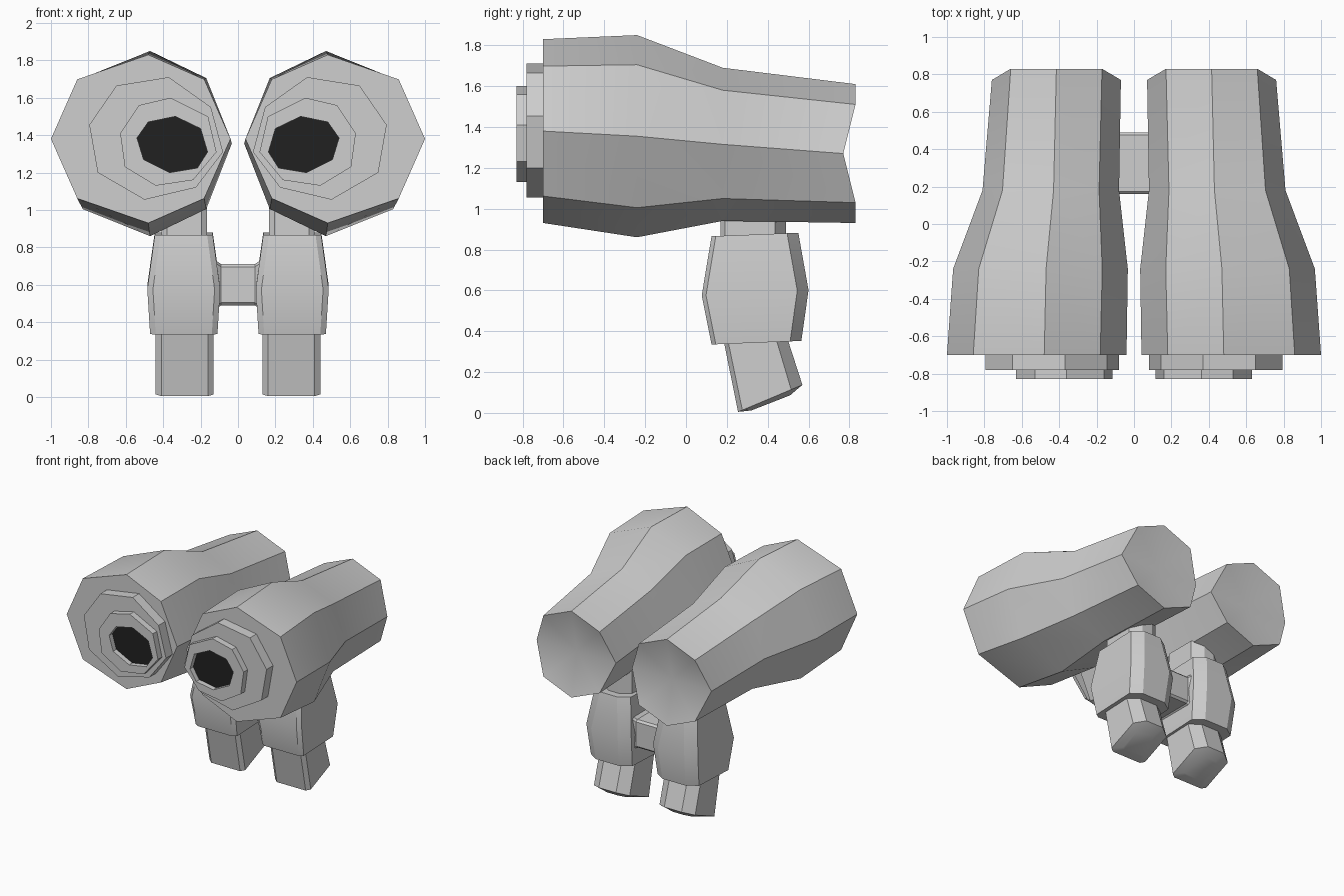
import bpy, bmesh, math

if "Cube" in bpy.data.objects:
    bpy.data.objects.remove(bpy.data.objects["Cube"], do_unlink=True)


def material(name, value):
    m = bpy.data.materials.new(name)
    m.use_nodes = True
    colour = (value, value, value, 1)
    m.diffuse_color = colour
    m.node_tree.nodes["Principled BSDF"].inputs["Base Color"].default_value = colour
    return m


grey = material("light_grey", 0.62)
black = material("lens_black", 0.015)


def loft(name, rings, apex=None, dark_end=False, mirror=True):
    """Skin matching rings, cap both ends, optionally fan the last to an apex."""
    bm = bmesh.new()
    loops = [[bm.verts.new(p) for p in ring] for ring in rings]
    n = len(loops[0])
    for a, b in zip(loops, loops[1:]):
        for i in range(n):
            j = (i + 1) % n
            bm.faces.new((a[i], a[j], b[j], b[i]))
    bm.faces.new(loops[0])
    if apex:
        tip = bm.verts.new(apex)
        for i in range(n):
            bm.faces.new((loops[-1][i], loops[-1][(i + 1) % n], tip))
    else:
        bm.faces.new(loops[-1]).material_index = int(dark_end)
    bmesh.ops.recalc_face_normals(bm, faces=bm.faces)
    mesh = bpy.data.meshes.new(name)
    bm.to_mesh(mesh)
    bm.free()
    mesh.materials.append(grey)
    if dark_end:
        mesh.materials.append(black)
    ob = bpy.data.objects.new(name, mesh)
    bpy.context.collection.objects.link(ob)
    bpy.ops.object.select_all(action="DESELECT")
    ob.select_set(True)
    bpy.context.view_layer.objects.active = ob
    bpy.ops.object.shade_smooth_by_angle(angle=math.radians(32))
    if mirror:
        ob.modifiers.new("Mirror", "MIRROR").use_mirror_merge = False
    return ob


def barrel_ring(y, cx, rx, cz, rz, top_x, notch=0):
    """Octagon facing y; notch pulls the two side corners forward."""
    ring = []
    for i in range(8):
        s, c = math.sin(i * math.pi / 4), math.cos(i * math.pi / 4)
        x = top_x if abs(s) < 0.1 else cx + rx * s
        ring.append((x, y - (notch if abs(c) < 0.1 else 0), cz + rz * c))
    return ring


def grip_ring(x0, x1, y0, y1, z, slope=0, front=0.03, back=(0.08, 0.055)):
    """Rectangle with small front chamfers and larger back chamfers."""
    bx, by = back
    pts = [(x0 + front, y0), (x1 - front, y0), (x1, y0 + front * 0.7), (x1, y1 - by),
           (x1 - bx, y1), (x0 + bx, y1), (x0, y1 - by), (x0, y0 + front * 0.7)]
    return [(x, y, z + slope * (y - y0)) for x, y in pts]


def at_y(outline, y):
    return [(x, y, z) for x, z in outline]


# Main barrels with a notched, dished back
loft("barrel", [
    barrel_ring(-0.70, 0.52, 0.48, 1.38, 0.45, 0.48),
    barrel_ring(-0.24, 0.50, 0.467, 1.355, 0.495, 0.47),
    barrel_ring(0.18, 0.445, 0.365, 1.315, 0.375, 0.43),
    barrel_ring(0.83, 0.415, 0.345, 1.27, 0.34, 0.415, notch=0.06),
], apex=(0.415, 0.76, 1.27))

# Stepped rings on the front
outer = [(0.37, 1.71), (0.65, 1.665), (0.795, 1.455), (0.75, 1.20),
         (0.50, 1.055), (0.225, 1.12), (0.08, 1.31), (0.145, 1.55)]
inner = [(0.36, 1.60), (0.53, 1.56), (0.63, 1.41), (0.605, 1.23),
         (0.44, 1.13), (0.24, 1.16), (0.115, 1.31), (0.16, 1.50)]
hole = [(0.335, 1.50), (0.48, 1.47), (0.54, 1.385), (0.505, 1.27),
        (0.366, 1.20), (0.217, 1.225), (0.163, 1.31), (0.20, 1.435)]
loft("front_ring", [at_y(outer, -0.69), at_y(outer, -0.78)])
loft("lens_ring", [at_y(inner, -0.77), at_y(inner, -0.83),
                   at_y(hole, -0.83), at_y(hole, -0.79)], dark_end=True)

# Neck joining barrel and grip
loft("neck", [grip_ring(0.165, 0.41, 0.17, 0.49, z) for z in (0.8, 1.05)])

# Bulging grip block
loft("grip_block", [
    grip_ring(0.11, 0.47, 0.125, 0.565, 0.335, 0.04),
    grip_ring(0.095, 0.485, 0.077, 0.60, 0.575, 0.05),
    grip_ring(0.135, 0.445, 0.125, 0.55, 0.865, 0.04),
])

# Raked grip foot with a rounded sole
loft("grip_foot", [
    grip_ring(0.13, 0.44, 0.175, 0.485, 0.40),
    grip_ring(0.13, 0.44, 0.255, 0.57, 0.005, 0.42),
    grip_ring(0.19, 0.38, 0.32, 0.51, 0.012, 0.39, 0.02, (0.05, 0.035)),
])


# Bridge between the grips, flared at both ends
def bridge_ring(x, grow):
    y0, y1, z0, z1, c = 0.16 - grow, 0.49 + grow, 0.49 - grow, 0.71 + grow, 0.015
    return [(x, y0 + c, z0), (x, y1 - c, z0), (x, y1, z0 + c), (x, y1, z1 - c),
            (x, y1 - c, z1), (x, y0 + c, z1), (x, y0, z1 - c), (x, y0, z0 + c)]


loft("bridge", [bridge_ring(-0.14, 0.035), bridge_ring(-0.09, 0),
                bridge_ring(0.09, 0), bridge_ring(0.14, 0.035)], mirror=False)
